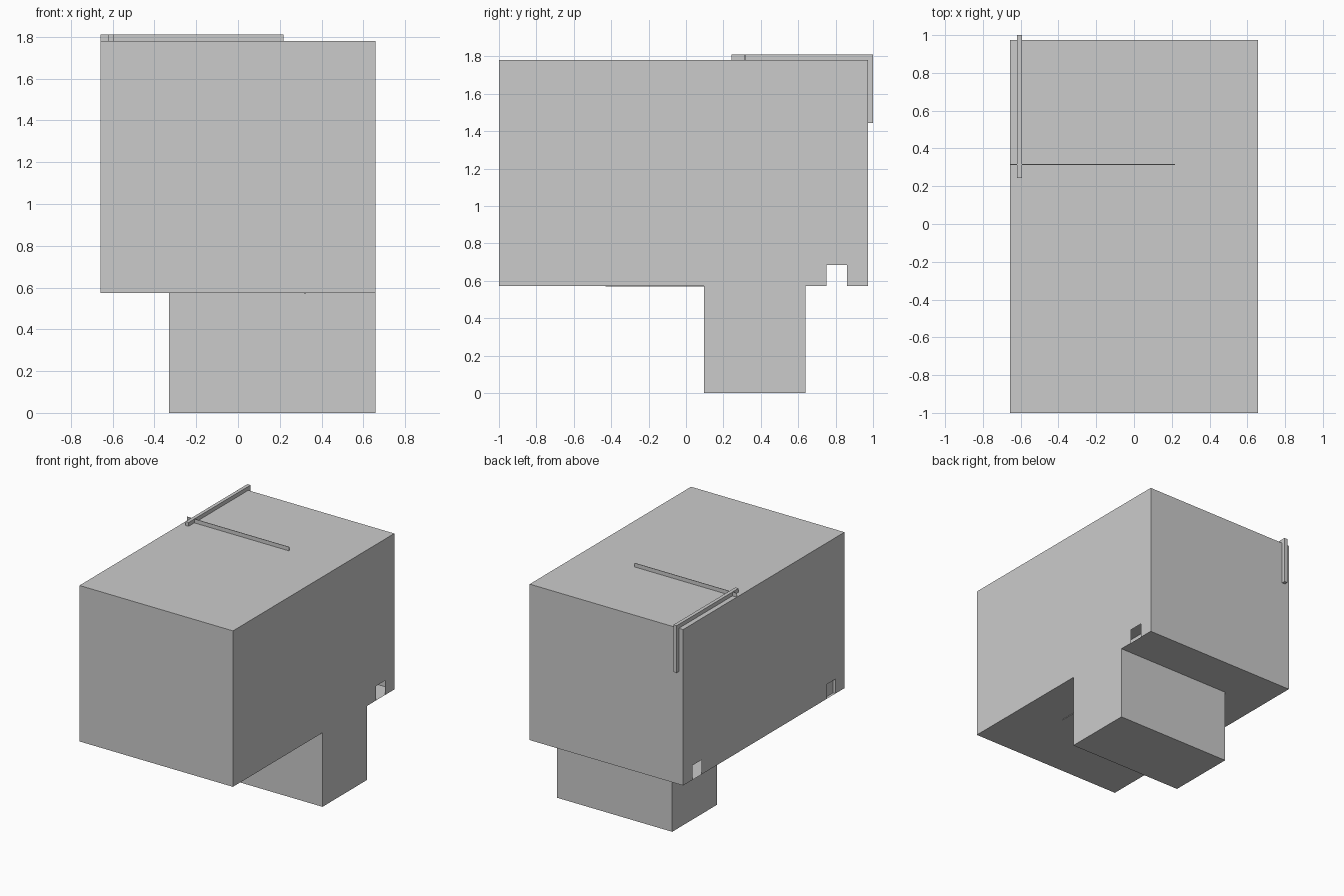
import bpy, bmesh

if "Cube" in bpy.data.objects:
    bpy.data.objects.remove(bpy.data.objects["Cube"])

X, Y0, Y1 = 0.657, -1.0, 0.973      # main body extents
Z0, Z1 = 0.573, 1.78
BX, BY0, BY1 = -0.33, 0.095, 0.64   # lower block extents
NY0, NY1, NZ = 0.75, 0.86, 0.685    # small side opening
PY0, PY1, PD = -0.89, -0.78, 0.02   # shallow recess on the left


def mesh_object(name, polygons):
    bm = bmesh.new()
    for poly in polygons:
        bm.faces.new([bm.verts.new(p) for p in poly])
    bmesh.ops.remove_doubles(bm, verts=bm.verts, dist=1e-5)
    bmesh.ops.recalc_face_normals(bm, faces=bm.faces)
    me = bpy.data.meshes.new(name)
    bm.to_mesh(me)
    bm.free()
    ob = bpy.data.objects.new(name, me)
    bpy.context.collection.objects.link(ob)
    return ob


def box(name, x0, x1, y0, y1, z0, z1):
    bpy.ops.mesh.primitive_cube_add(
        size=1, location=((x0 + x1) / 2, (y0 + y1) / 2, (z0 + z1) / 2))
    ob = bpy.context.object
    ob.name = name
    ob.scale = (x1 - x0, y1 - y0, z1 - z0)
    return ob


def wall(x, profile):
    return [(x, y, z) for y, z in profile]


def y_quad(y, x0, x1, z0, z1):
    return [(x0, y, z0), (x1, y, z0), (x1, y, z1), (x0, y, z1)]


def z_quad(z, x0, x1, y0, y1):
    return [(x0, y0, z), (x1, y0, z), (x1, y1, z), (x0, y1, z)]


# hollow body: side walls carry the openings along the lower edge
opening = [(NY0, Z0), (NY0, NZ), (NY1, NZ), (NY1, Z0)]
recess = [(PY0, Z0), (PY0, NZ), (PY1, NZ), (PY1, Z0)]
top_edge = [(Y1, Z0), (Y1, Z1), (Y0, Z1), (Y0, Z0)]
step = [(BY0, Z0), (BY0, 0), (BY1, 0), (BY1, Z0)]
mesh_object("body", [
    wall(X, step + opening + top_edge),
    wall(-X, recess + opening + top_edge),
    y_quad(Y0, -X, X, Z0, Z1),
    y_quad(Y1, -X, X, Z0, Z1),
    z_quad(Z1, -X, X, Y0, Y1),
    z_quad(Z0, -X, X, Y0, Y1)])

# panel and jambs set back in the left recess
mesh_object("recess_panel", [
    wall(-X + PD, recess),
    y_quad(PY0, -X, -X + PD, Z0, NZ),
    y_quad(PY1, -X, -X + PD, Z0, NZ),
    z_quad(NZ, -X, -X + PD, PY0, PY1)])

# lower block, its right side is part of the body wall
mesh_object("lower_block", [
    wall(BX, step),
    y_quad(BY0, BX, X, 0, Z0),
    y_quad(BY1, BX, X, 0, Z0),
    z_quad(0, BX, X, BY0, BY1)])

# hooked rail over the rear edge: L profile extruded across x
rail = [(0.243, Z1), (0.243, 1.81), (1, 1.81), (1, 1.445), (Y1, 1.445), (Y1, Z1)]
RX0, RX1 = -0.62, -0.593
mesh_object("hooked_rail", [wall(RX0, rail), wall(RX1, rail)] + [
    [(RX0, *a), (RX1, *a), (RX1, *b), (RX0, *b)]
    for a, b in zip(rail, rail[1:] + rail[:1])])

# thin strips on the top and underneath
box("top_strip", -X, 0.217, 0.313, 0.317, Z1, 1.81)
box("bottom_strip", 0.318, 0.322, -0.43, BY0, Z0 - 0.004, Z0)
